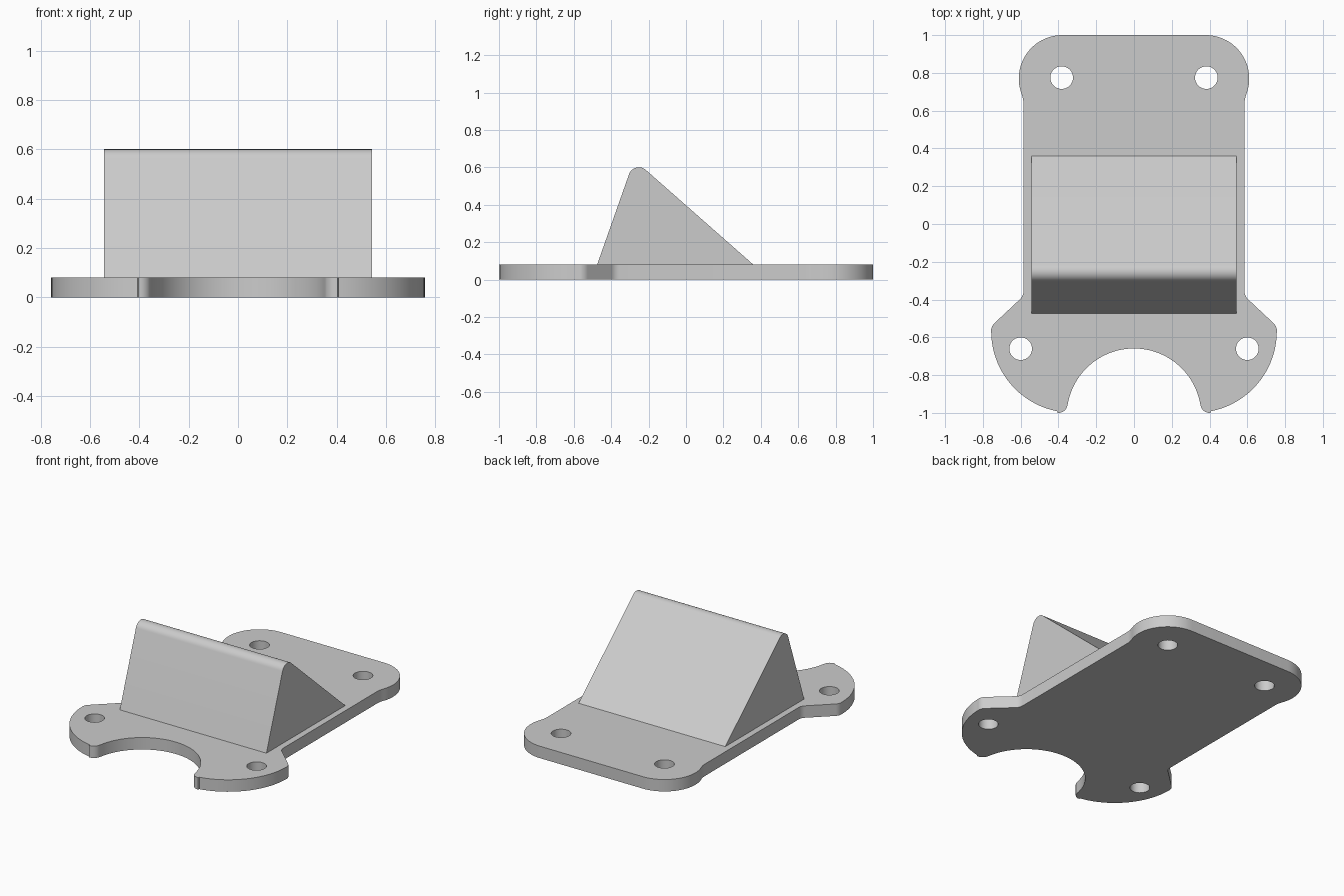
import bpy
import bmesh
from math import sin, cos, radians, pi

cube = bpy.data.objects.get("Cube")
if cube:
    bpy.data.objects.remove(cube, do_unlink=True)

PLATE = 0.08      # plate thickness
WEDGE_HALF = 0.543

grey = bpy.data.materials.new("light grey")
grey.use_nodes = True
colour = (0.6, 0.6, 0.6, 1)
grey.diffuse_color = colour
grey.node_tree.nodes["Principled BSDF"].inputs["Base Color"].default_value = colour


def arc(cx, cy, r, start, end, steps):
    """Points on an arc, angles in degrees."""
    angles = [radians(start + (end - start) * i / steps) for i in range(steps + 1)]
    return [(cx + r * cos(a), cy + r * sin(a)) for a in angles]


def add_object(name, bm):
    bmesh.ops.recalc_face_normals(bm, faces=bm.faces)
    mesh = bpy.data.meshes.new(name)
    bm.to_mesh(mesh)
    bm.free()
    mesh.materials.append(grey)
    obj = bpy.data.objects.new(name, mesh)
    bpy.context.collection.objects.link(obj)
    bpy.ops.object.select_all(action='DESELECT')
    obj.select_set(True)
    bpy.context.view_layer.objects.active = obj
    bpy.ops.object.shade_smooth_by_angle(angle=radians(30))
    return obj


def extrude_loops(bm, loops, place, offset):
    """Fill closed loops (outline first, then holes) and extrude the result."""
    edges = []
    for loop in loops:
        verts = [bm.verts.new(place(p)) for p in loop]
        edges += [bm.edges.new((verts[i - 1], verts[i])) for i in range(len(verts))]
    bmesh.ops.triangle_fill(bm, edges=edges, use_beauty=True)
    result = bmesh.ops.extrude_face_region(bm, geom=bm.faces[:], use_keep_orig=True)
    moved = [g for g in result["geom"] if isinstance(g, bmesh.types.BMVert)]
    bmesh.ops.translate(bm, verts=moved, vec=offset)


# Base plate: left half outline from back to front, mirrored to the right
half = arc(0.38, 0.77, 0.23, 90, -22, 24)             # rounded back corner
half += [(0.587, 0.66), (0.585, 0.64)]                # straight side
half += arc(0.645, -0.355, 0.06, 180, 225, 5)         # inner fillet
half += arc(0.697, -0.568, 0.06, 45, 4, 5)            # ear shoulder
half += arc(0.325, -0.568, 0.431, 0, -79, 24)         # outer ear curve
half += arc(0.4, -0.952, 0.048, -85, -172, 8)         # ear tip
half += arc(0, -1.015, 0.356, 11, 87, 24)             # front cut-out
outline = half + [(-x, y) for x, y in reversed(half)]

holes = [arc(side * x, y, 0.06, 0, 350, 35)
         for x, y in ((0.383, 0.775), (0.6, -0.66)) for side in (1, -1)]

bm = bmesh.new()
extrude_loops(bm, [outline] + holes, lambda p: (p[0], p[1], 0), (0, 0, PLATE))
add_object("base_plate", bm)

# Wedge block with a rounded ridge
profile = [(-0.475, PLATE), (0.36, PLATE)] + arc(-0.252, 0.544, 0.056, 49, 160, 14)
bm = bmesh.new()
extrude_loops(bm, [profile], lambda p: (-WEDGE_HALF, p[0], p[1]), (2 * WEDGE_HALF, 0, 0))
add_object("wedge_block", bm)
